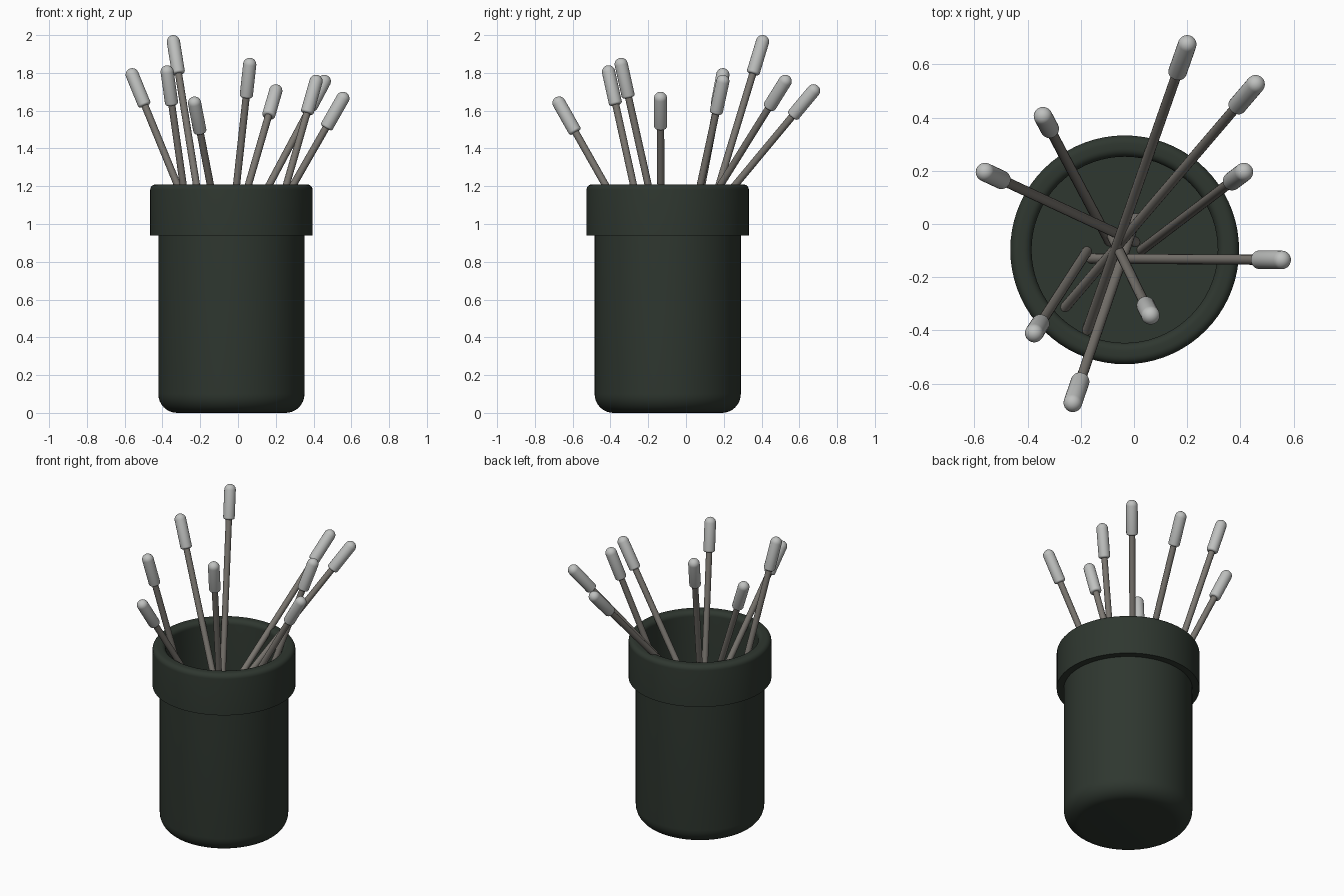
import bpy, bmesh, math
from mathutils import Vector

if "Cube" in bpy.data.objects:
    bpy.data.objects.remove(bpy.data.objects["Cube"])


def material(name, rgb):
    m = bpy.data.materials.new(name)
    m.diffuse_color = (*rgb, 1)
    m.use_nodes = True
    m.node_tree.nodes["Principled BSDF"].inputs["Base Color"].default_value = m.diffuse_color
    return m


GREEN = material("dark green", (0.028, 0.038, 0.029))
GREY = material("stick grey", (0.20, 0.185, 0.165))
WHITE = material("cotton grey white", (0.52, 0.53, 0.52))


def arc(cx, cz, r, a0, a1, n=6):
    """Points on a circular arc in the (radius, z) plane, angles in degrees."""
    return [(cx + r * math.cos(math.radians(a0 + (a1 - a0) * i / n)),
             cz + r * math.sin(math.radians(a0 + (a1 - a0) * i / n))) for i in range(n + 1)]


def lathe(name, profile, mat, seg):
    """Spin a (radius, z) profile about z."""
    bm = bmesh.new()
    verts = [bm.verts.new((r, 0, z)) for r, z in profile]
    edges = [bm.edges.new(p) for p in zip(verts, verts[1:])]
    bmesh.ops.spin(bm, geom=verts + edges, cent=(0, 0, 0), axis=(0, 0, 1),
                   angle=2 * math.pi, steps=seg, use_duplicate=False)
    bmesh.ops.remove_doubles(bm, verts=bm.verts, dist=1e-5)
    bmesh.ops.recalc_face_normals(bm, faces=bm.faces)
    me = bpy.data.meshes.new(name)
    bm.to_mesh(me)
    bm.free()
    me.materials.append(mat)
    ob = bpy.data.objects.new(name, me)
    bpy.context.collection.objects.link(ob)
    bpy.ops.object.select_all(action='DESELECT')
    ob.select_set(True)
    bpy.context.view_layer.objects.active = ob
    bpy.ops.object.shade_smooth_by_angle(angle=math.radians(35))
    return ob


# Jar: rounded base, overhanging rim band, hollow inside with a raised floor
FLOOR = 0.42
jar = lathe("jar",
            [(0, 0)] + arc(0.287, 0.10, 0.10, -90, 0, 8)
            + [(0.387, 0.94), (0.43, 0.94)]
            + arc(0.40, 1.18, 0.03, 0, 90)
            + arc(0.38, 1.18, 0.03, 90, 180)
            + [(0.35, FLOOR), (0, FLOOR)], GREEN, 72)
jar.location = (-0.035, -0.097, 0)

# Swabs: centre of the rounded tip, then where the stick meets the jar floor
R, STICK, TIP = 0.035, 0.019, 0.18
swabs = [
    ((0.20, 0.675, 1.705), (-0.18, -0.41)),
    ((0.457, 0.525, 1.755), (-0.265, -0.32)),
    ((-0.342, 0.405, 1.965), (-0.09, -0.07)),
    ((-0.56, 0.195, 1.79), (0.01, -0.07)),
    ((0.413, 0.195, 1.755), (0.025, -0.10)),
    ((0.555, -0.135, 1.665), (-0.17, -0.13)),
    ((0.062, -0.343, 1.845), (-0.096, -0.02)),
    ((-0.375, -0.41, 1.805), (-0.175, -0.10)),
    ((-0.23, -0.672, 1.64), (0.01, 0.03)),
]
for i, (top, foot) in enumerate(swabs, 1):
    top = Vector(top)
    axis = top - Vector((*foot, FLOOR - 0.02))
    rot = axis.to_track_quat('Z', 'Y').to_euler()
    n = axis.length
    stick = lathe(f"swab_stick_{i}", [(0, -n), (STICK, -n), (STICK, -TIP + 0.01)], GREY, 16)
    tip = lathe(f"cotton_tip_{i}",
                [(0, -TIP)] + arc(R - 0.012, -TIP + 0.012, 0.012, -90, 0, 4)
                + arc(0, 0, R, 0, 90, 8), WHITE, 24)
    for ob in (stick, tip):
        ob.location = top
        ob.rotation_euler = rot
